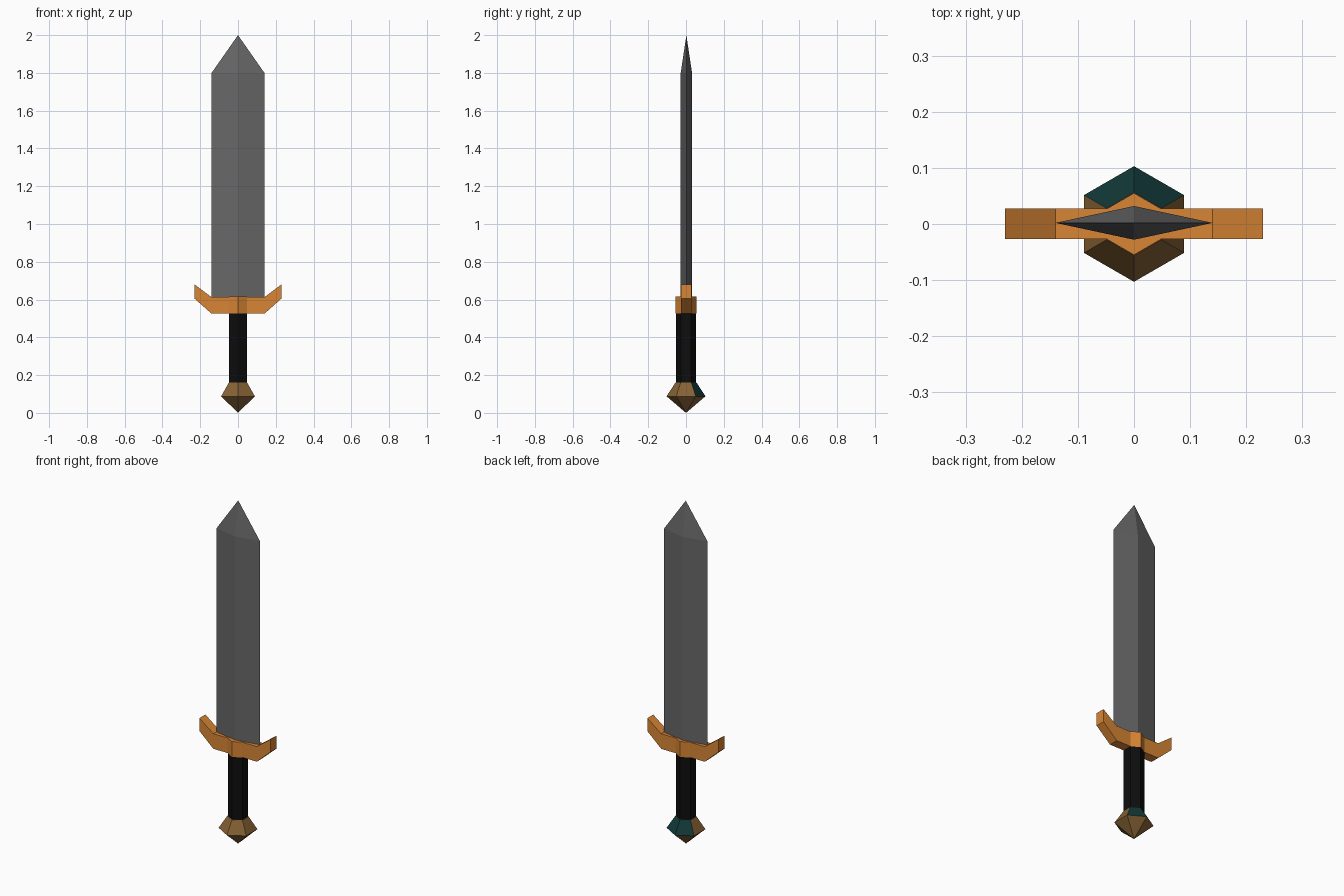
import bpy, bmesh, math

if "Cube" in bpy.data.objects:
    bpy.data.objects.remove(bpy.data.objects["Cube"])


def material(name, rgb):
    m = bpy.data.materials.new(name)
    m.diffuse_color = (*rgb, 1)
    m.use_nodes = True
    m.node_tree.nodes["Principled BSDF"].inputs["Base Color"].default_value = m.diffuse_color
    return m


steel = material("grey steel", (0.135, 0.135, 0.135))
orange = material("orange brass", (0.69, 0.235, 0.035))
black = material("black leather", (0.004, 0.004, 0.004))
bronze = material("dark bronze", (0.235, 0.12, 0.035))
teal = material("dark teal", (0.006, 0.04, 0.04))


def finish(name, bm, *mats):
    bmesh.ops.recalc_face_normals(bm, faces=bm.faces)
    me = bpy.data.meshes.new(name)
    bm.to_mesh(me)
    bm.free()
    for m in mats:
        me.materials.append(m)
    ob = bpy.data.objects.new(name, me)
    bpy.context.collection.objects.link(ob)
    return ob


def loft(bm, rings):
    """Skin a list of rings; a ring with one point closes to a tip."""
    loops = [[bm.verts.new(p) for p in r] for r in rings]
    for a, b in zip(loops, loops[1:]):
        n = max(len(a), len(b))
        for i in range(n):
            j = (i + 1) % n
            quad = [a[i % len(a)], a[j % len(a)], b[j % len(b)], b[i % len(b)]]
            bm.faces.new(list(dict.fromkeys(quad)))
    for l in (loops[0], loops[-1]):
        if len(l) > 2:
            bm.faces.new(l)


def hexagon(r, z):
    return [(r * math.sin(k * math.pi / 3), r * math.cos(k * math.pi / 3), z)
            for k in range(6)]


def diamond(w, d, z):
    return [(w, 0.002, z), (0, d + 0.002, z), (-w, 0.002, z), (0, 0.002 - d, z)]


# Blade: diamond section running to a point
bm = bmesh.new()
loft(bm, [diamond(0.14, 0.03, 0.605), diamond(0.14, 0.03, 1.8), [(0, 0.002, 2.0)]])
finish("blade", bm, steel)

# Guard: hexagonal collar with an upturned arm on each side
bm = bmesh.new()
loft(bm, [hexagon(0.055, 0.525), hexagon(0.055, 0.615)])
finish("guard_collar", bm, orange)
for side, sx in (("right", 1), ("left", -1)):
    bm = bmesh.new()
    sections = [(0.03, 0.525, 0.613), (0.14, 0.525, 0.613), (0.23, 0.605, 0.68)]
    loft(bm, [[(sx * x, -0.027, lo), (sx * x, 0.028, lo),
               (sx * x, 0.028, hi), (sx * x, -0.027, hi)] for x, lo, hi in sections])
    finish("guard_arm_" + side, bm, orange)

# Grip
bm = bmesh.new()
loft(bm, [hexagon(0.054, 0.155), hexagon(0.054, 0.53)])
finish("grip", bm, black)

# Pommel: faceted gem shape, upper back facets teal
bm = bmesh.new()
loft(bm, [[(0, 0, 0)], hexagon(0.103, 0.088), hexagon(0.056, 0.16)])
pommel = finish("pommel", bm, bronze, teal)
for p in pommel.data.polygons:
    if 0.1 < p.center.z < 0.15 and p.normal.y > 0.2:
        p.material_index = 1
